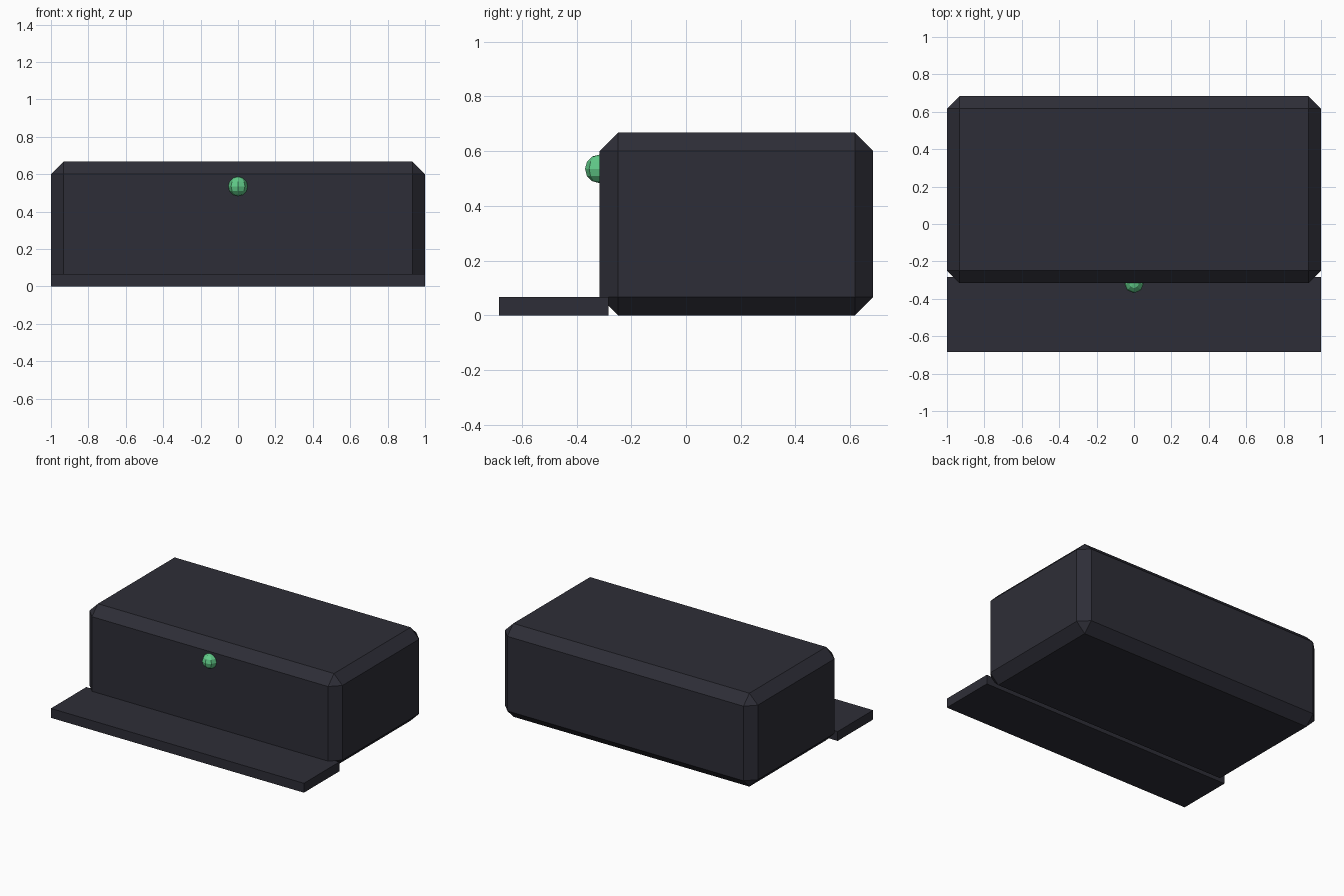
import bpy, bmesh
from mathutils import Matrix, Vector

if "Cube" in bpy.data.objects:
    bpy.data.objects.remove(bpy.data.objects["Cube"])


def material(name, rgb):
    m = bpy.data.materials.new(name)
    m.diffuse_color = (*rgb, 1)
    m.use_nodes = True
    m.node_tree.nodes["Principled BSDF"].inputs["Base Color"].default_value = m.diffuse_color
    return m


def add_object(name, bm, mat):
    mesh = bpy.data.meshes.new(name)
    bmesh.ops.recalc_face_normals(bm, faces=bm.faces)
    bm.to_mesh(mesh)
    bm.free()
    mesh.materials.append(mat)
    obj = bpy.data.objects.new(name, mesh)
    bpy.context.collection.objects.link(obj)
    return obj


def box(name, lo, hi, mat, chamfer=0):
    lo, hi = Vector(lo), Vector(hi)
    bm = bmesh.new()
    bmesh.ops.create_cube(bm, size=1, matrix=Matrix.Translation((lo + hi) / 2)
                          @ Matrix.Diagonal((*(hi - lo), 1)))
    if chamfer:
        bmesh.ops.bevel(bm, geom=bm.edges[:], offset=chamfer, segments=1,
                        affect='EDGES', offset_type='OFFSET')
    return add_object(name, bm, mat)


dark = material("dark plastic", (0.027, 0.027, 0.038))
green = material("green light", (0.12, 0.60, 0.25))

# Chamfered main housing
box("housing", (-1, -0.316, 0), (1, 0.684, 0.667), dark, 0.067)

# Thin tray in front, tucked under the housing's lower chamfer
box("front_tray", (-1, -0.684, 0), (1, -0.284, 0.067), dark)

# Faceted indicator lamp half sunk in the front face
bm = bmesh.new()
bmesh.ops.create_uvsphere(bm, u_segments=8, v_segments=6, radius=0.052,
                          matrix=Matrix.Translation((0, -0.317, 0.535)))
add_object("indicator_lamp", bm, green)
